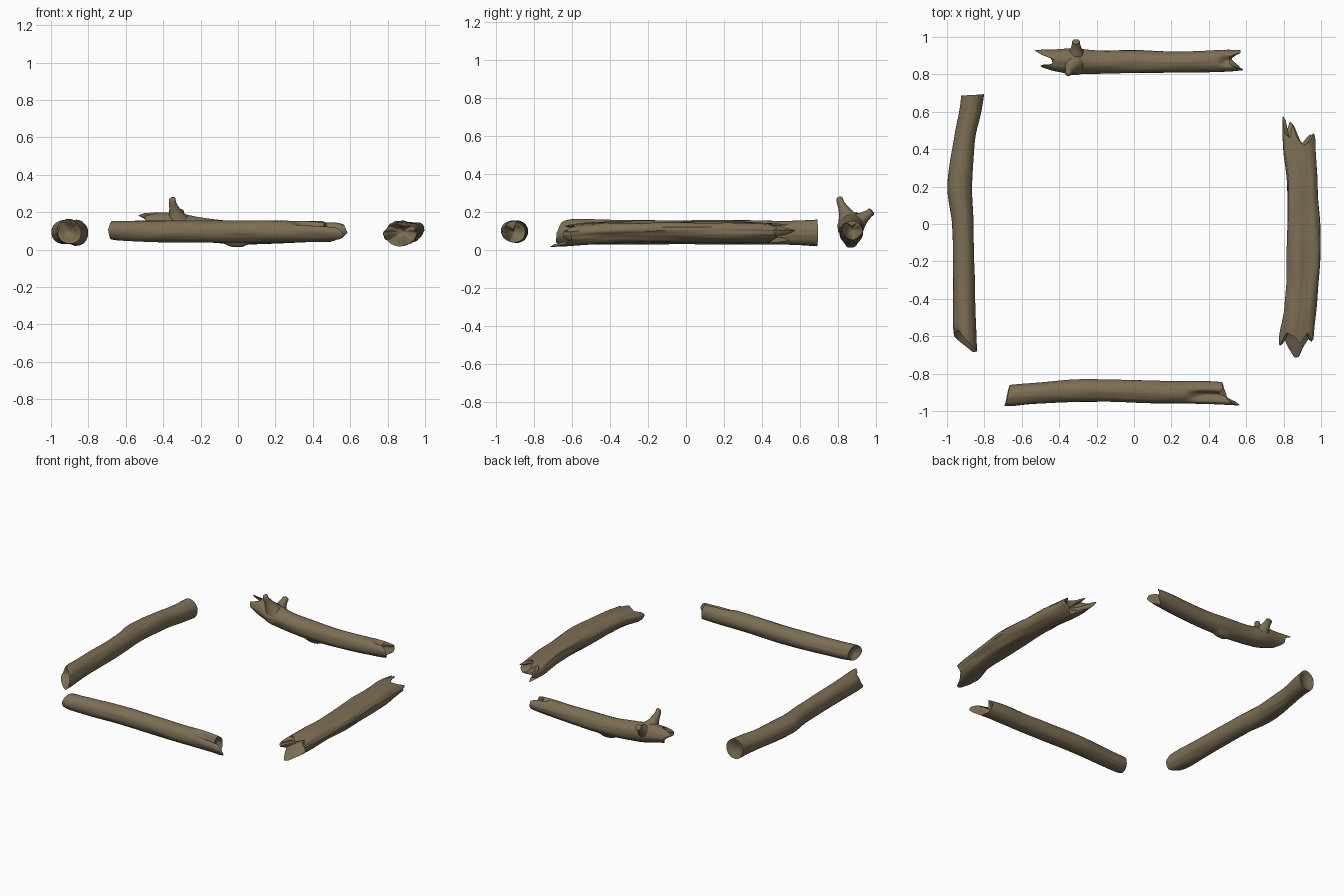
import bpy, bmesh, math
from mathutils import Vector, noise

if "Cube" in bpy.data.objects:
    bpy.data.objects.remove(bpy.data.objects["Cube"])

SIDES, RINGS = 56, 72
wood = bpy.data.materials.new("weathered wood brown")
wood.diffuse_color = (0.205, 0.157, 0.09, 1)
wood.use_nodes = True
wood.node_tree.nodes["Principled BSDF"].inputs["Base Color"].default_value = wood.diffuse_color


def station(table, t):
    """Smooth (Hermite) interpolation of rows (t, side, z, half_width, half_height)."""
    t = max(table[0][0], min(table[-1][0], t))
    i = max(k for k in range(len(table) - 1) if table[k][0] <= t)
    a, b = table[i], table[i + 1]
    p, n = table[max(i - 1, 0)], table[min(i + 2, len(table) - 1)]
    h = b[0] - a[0]
    u = (t - a[0]) / h
    out = []
    for c in range(1, 5):
        m0 = (b[c] - p[c]) / (b[0] - p[0]) * h
        m1 = (n[c] - a[c]) / (n[0] - a[0]) * h
        out.append((2*u**3 - 3*u*u + 1)*a[c] + (u**3 - 2*u*u + u)*m0
                   + (3*u*u - 2*u**3)*b[c] + (u**3 - u*u)*m1)
    return out


def around(profile, deg):
    """Periodic linear lookup of (degrees, t): the broken edge of a log end."""
    pts = profile + [(profile[0][0] + 360, profile[0][1])]
    for (d0, v0), (d1, v1) in zip(pts, pts[1:]):
        if d0 <= deg <= d1:
            return v0 + (v1 - v0) * (deg - d0) / (d1 - d0)
    return pts[0][1]


def finish(name, bm, angle=50):
    bmesh.ops.recalc_face_normals(bm, faces=bm.faces)
    me = bpy.data.meshes.new(name)
    bm.to_mesh(me)
    bm.free()
    me.materials.append(wood)
    ob = bpy.data.objects.new(name, me)
    bpy.context.collection.objects.link(ob)
    bpy.ops.object.select_all(action='DESELECT')
    ob.select_set(True)
    bpy.context.view_layer.objects.active = ob
    bpy.ops.object.shade_smooth_by_angle(angle=math.radians(angle))
    return ob


def skin(bm, rings):
    for r0, r1 in zip(rings, rings[1:]):
        n = len(r0)
        for j in range(n):
            bm.faces.new((r0[j], r0[(j + 1) % n], r1[(j + 1) % n], r1[j]))


def log(name, axis, table, start, end, dents=(), flat=1.0, rough=0.05, depth=0.02):
    """Log along an axis; angle 0 is the +side, 90 is up. flat squashes the top half."""
    bm = bmesh.new()

    def vert(t, deg, f=1.0):
        side, z, w, h = station(table, t)
        a = math.radians(deg)
        c, s = math.cos(a), math.sin(a)
        k = 1 + rough * noise.noise(Vector((t * 5, c * 1.3 + side * 9, s * 1.3)))
        k += rough * 0.6 * noise.noise(Vector((t * 3, c * 5, s * 5 + side * 9)))
        add = 0
        for d, dt, wd, wt, amount in dents:
            da = (deg - d + 180) % 360 - 180
            add += amount * math.exp(-(da / wd)**4 - ((t - dt) / wt)**4)
        top = flat if s > 0 else 1
        lat = side + (w * k + add) * c * f
        up = z + (h * k + add) * s * f * top
        return bm.verts.new((t, lat, up) if axis == 'x' else (lat, t, up))

    degs = [360 * j / SIDES for j in range(SIDES)]
    t0 = [around(start, d) for d in degs]
    t1 = [around(end, d) for d in degs]
    rings = [[vert(a + (b - a) * i / RINGS, d) for d, a, b in zip(degs, t0, t1)]
             for i in range(RINGS + 1)]
    # broken end caps, hollowed inwards
    for ts, sign, at_end in ((t0, 1, False), (t1, -1, True)):
        inner = (max(ts) if sign > 0 else min(ts)) + sign * depth
        for f, m in ((0.82, 0.12), (0.6, 0.6), (0.3, 0.9), (0.04, 1.0)):
            ring = [vert(t + (inner - t) * m, d, f) for t, d in zip(ts, degs)]
            rings.append(ring) if at_end else rings.insert(0, ring)
    skin(bm, rings)
    bm.faces.new(rings[0])
    bm.faces.new(rings[-1])
    return finish(name, bm)


def stub(name, path):
    """Tapered broken branch along points (x, y, z, radius)."""
    bm = bmesh.new()
    pts = [Vector(p[:3]) for p in path]
    q = (pts[-1] - pts[0]).to_track_quat('Z', 'Y')
    rings = []
    for p, row in zip(pts, path):
        rings.append([bm.verts.new(p + q @ Vector((row[3] * math.cos(a), row[3] * math.sin(a), 0)))
                      for a in [math.tau * j / 20 for j in range(20)]])
    skin(bm, rings)
    bm.faces.new(rings[0])
    bm.faces.new(rings[-1])
    finish(name, bm)


# front log: split at its right end
log("front_log", 'x',
    [(-.70, -.92, .105, .05, .043), (-.66, -.917, .102, .057, .051), (-.55, -.908, .098, .056, .055),
     (-.25, -.89, .097, .06, .058), (.2, -.9, .096, .06, .058), (.4, -.9, .096, .06, .057),
     (.57, -.91, .088, .058, .05)],
    [(0, -.66), (90, -.675), (180, -.695), (270, -.68)],
    [(0, .47), (65, .475), (85, .46), (105, .45), (130, .49), (165, .55), (195, .565), (215, .55),
     (245, .5), (300, .48)],
    dents=[(112, .43, 26, .12, -.035)], depth=.01)

# left log: gently bent, hollow slanted near end, flat far end
log("left_log", 'y',
    [(-.69, -.888, .09, .05, .055), (-.6, -.905, .095, .062, .066), (-.45, -.909, .095, .06, .064),
     (0, -.915, .093, .057, .062), (.2, -.932, .093, .066, .064), (.45, -.905, .091, .056, .064),
     (.6, -.875, .09, .059, .066), (.7, -.861, .09, .061, .07)],
    [(0, -.68), (60, -.655), (120, -.57), (180, -.58), (240, -.63), (300, -.685)],
    [(0, .695), (180, .685)],
    dents=[(150, -.62, 35, .06, -.015)], depth=.012)

# right log: flat-topped split slab with splintered ends
log("right_log", 'y',
    [(-.72, .868, .075, .06, .06), (-.62, .868, .09, .088, .068), (-.45, .89, .105, .083, .072),
     (-.15, .907, .11, .09, .075), (.2, .901, .11, .083, .072), (.42, .881, .105, .086, .066),
     (.58, .875, .1, .083, .05)],
    [(0, -.61), (25, -.63), (50, -.58), (75, -.64), (100, -.6), (130, -.58), (160, -.64), (195, -.65),
     (220, -.6), (245, -.68), (260, -.715), (285, -.71), (300, -.65), (325, -.6)],
    [(0, .46), (20, .485), (45, .44), (75, .42), (95, .46), (110, .54), (122, .46), (145, .49),
     (172, .58), (195, .55), (215, .47), (240, .55), (255, .53), (280, .43), (320, .48)],
    dents=[(75, -.1, 22, .5, -.014), (135, .2, 16, .3, .012), (330, -.25, 20, .3, -.008)],
    flat=.62, rough=.09)

# back log: sagging, with a raised knotty left end
log("back_log", 'x',
    [(-.54, .895, .16, .04, .04), (-.43, .876, .145, .056, .052), (-.33, .872, .13, .067, .066),
     (-.2, .866, .107, .062, .064), (0, .868, .09, .062, .062), (.25, .865, .092, .057, .058),
     (.5, .872, .103, .058, .052), (.59, .875, .105, .053, .042)],
    [(0, -.48), (35, -.535), (65, -.5), (85, -.43), (115, -.44), (150, -.5), (195, -.49), (235, -.43),
     (270, -.44), (320, -.48)],
    [(0, .57), (40, .57), (65, .51), (110, .51), (150, .57), (200, .585), (240, .56), (280, .52),
     (325, .57)],
    dents=[(270, -.01, 28, .05, .016), (90, .5, 26, .035, -.025), (200, -.33, 35, .04, .008)])

# broken branches on the back log
stub("upright_branch", [(-.31, .862, .12, .068), (-.322, .853, .165, .055), (-.335, .84, .195, .036),
                        (-.343, .825, .225, .025), (-.35, .812, .25, .019), (-.352, .806, .272, .017),
                        (-.352, .804, .278, .01)])
stub("side_branch", [(-.31, .88, .13, .058), (-.31, .91, .152, .045), (-.31, .935, .172, .03),
                     (-.31, .96, .19, .022), (-.31, .975, .202, .021), (-.31, .98, .206, .012)])
